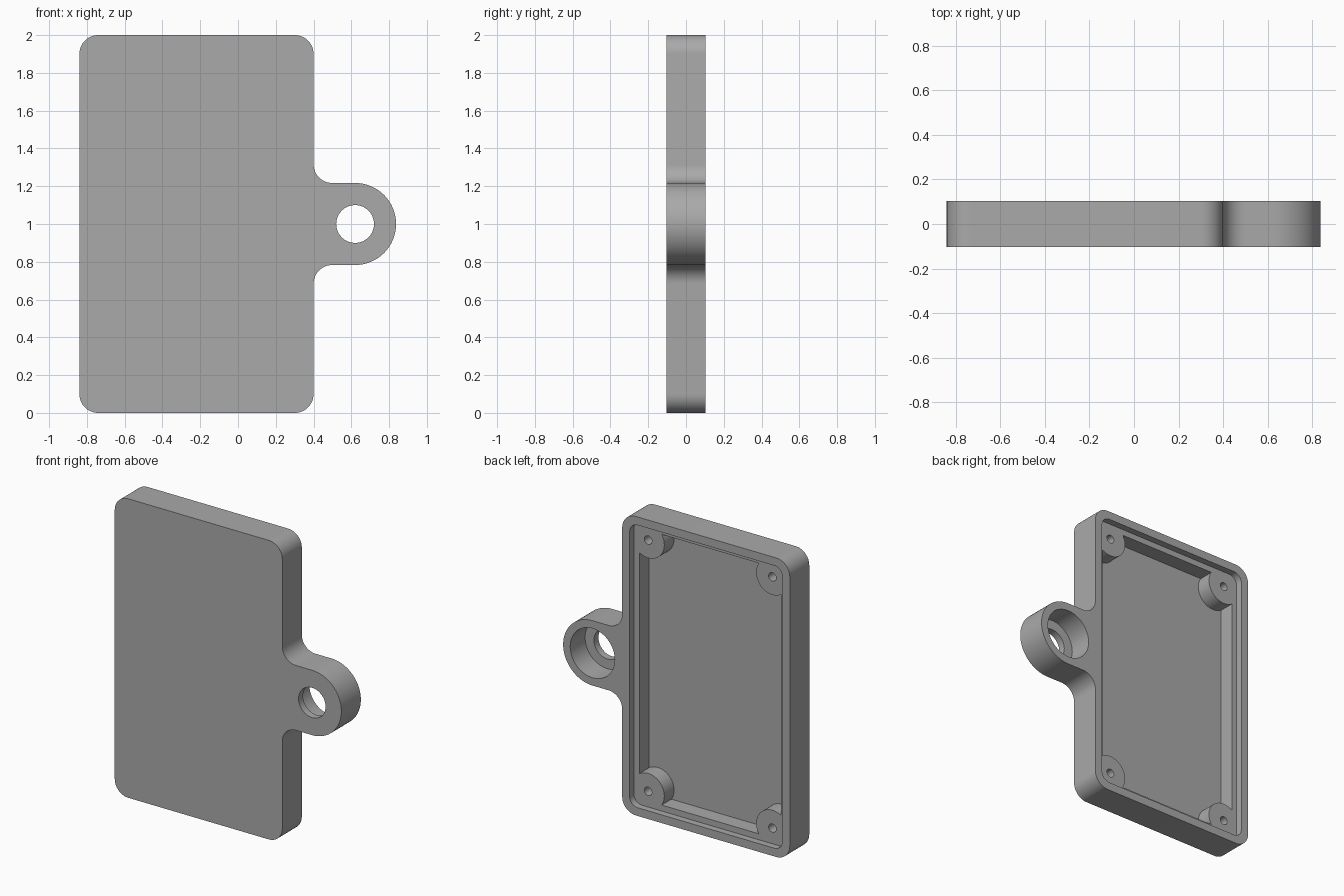
import bpy, bmesh, math
from math import radians, cos, sin

if "Cube" in bpy.data.objects:
    bpy.data.objects.remove(bpy.data.objects["Cube"])

# Main sizes
HALF = 0.103                 # half thickness
LEFT, RIGHT, TOP = -0.84, 0.40, 2.0
MID_X, MID_Z = (LEFT + RIGHT) / 2, TOP / 2
LIP, LEDGE = 0.055, 0.095    # wall insets above and below the ledge
LEDGE_Y, FLOOR_Y = 0.058, -0.045
EYE_X, EYE_R = 0.62, 0.217   # hanging eye
FILLET = 0.1

grey = bpy.data.materials.new("Mid grey")
grey.use_nodes = True
grey.diffuse_color = (0.4, 0.4, 0.4, 1)
grey.node_tree.nodes["Principled BSDF"].inputs["Base Color"].default_value = (0.4, 0.4, 0.4, 1)


def arc(cx, cz, r, start, end, steps=12):
    angles = [radians(start + (end - start) * i / steps) for i in range(steps + 1)]
    return [(cx + r * cos(a), cz + r * sin(a)) for a in angles]


def circle(cx, cz, r, steps=64):
    return arc(cx, cz, r, 0, 360, steps)[:-1]


def rounded_rect(inset, r):
    x0, x1, z0, z1 = LEFT + inset + r, RIGHT - inset - r, inset + r, TOP - inset - r
    return (arc(x1, z0, r, -90, 0) + arc(x1, z1, r, 0, 90)
            + arc(x0, z1, r, 90, 180) + arc(x0, z0, r, 180, 270))


def prism(name, outline, y0, y1):
    """Extrude an x-z outline from y0 to y1."""
    bm = bmesh.new()
    face = bm.faces.new([bm.verts.new((x, y0, z)) for x, z in outline])
    new = bmesh.ops.extrude_face_region(bm, geom=[face])["geom"]
    bmesh.ops.translate(bm, vec=(0, y1 - y0, 0),
                        verts=[v for v in new if isinstance(v, bmesh.types.BMVert)])
    bmesh.ops.recalc_face_normals(bm, faces=bm.faces)
    mesh = bpy.data.meshes.new(name)
    bm.to_mesh(mesh)
    bm.free()
    mesh.materials.append(grey)
    obj = bpy.data.objects.new(name, mesh)
    bpy.context.collection.objects.link(obj)
    return obj


def cut(target, cutter):
    """Subtract the cutter for good, then remove it."""
    mod = target.modifiers.new("cut", "BOOLEAN")
    mod.operation, mod.solver, mod.object = "DIFFERENCE", "EXACT", cutter
    bpy.context.view_layer.objects.active = target
    bpy.ops.object.modifier_apply(modifier=mod.name)
    bpy.data.objects.remove(cutter)


# Outer body: rounded plate with a filleted hanging eye on one side
r = FILLET
outline = (arc(RIGHT - r, r, r, -90, 0)
           + arc(RIGHT + r, MID_Z - EYE_R - r, r, 180, 90)
           + arc(EYE_X, MID_Z, EYE_R, -90, 90, 32)
           + arc(RIGHT + r, MID_Z + EYE_R + r, r, 270, 180)
           + arc(RIGHT - r, TOP - r, r, 0, 90)
           + arc(LEFT + r, TOP - r, r, 90, 180)
           + arc(LEFT + r, r, r, 180, 270))
case = prism("case_shell", outline, -HALF, HALF)

# Shallow recess for a lid, open at the back
cut(case, prism("lid_recess", rounded_rect(LIP, 0.06), LEDGE_Y, 0.2))

# Deep cavity that leaves a round screw boss in each corner
corners = [(MID_X + sx * 0.46, MID_Z + sz * 0.84) for sx in (-1, 1) for sz in (-1, 1)]
cavity = prism("cavity", rounded_rect(LEDGE, 0.04), FLOOR_Y, LEDGE_Y + 0.03)
for x, z in corners:
    cut(cavity, prism("boss", circle(x, z, 0.12), -0.3, 0.3))
cut(case, cavity)

# Screw holes in the bosses
for x, z in corners:
    cut(case, prism("screw_hole", circle(x, z, 0.028, 32), FLOOR_Y + 0.01, 0.2))

# Eye: through hole with a wide counterbore from the back
cut(case, prism("eye_hole", circle(EYE_X, MID_Z, 0.1), -0.3, 0.3))
cut(case, prism("eye_counterbore", circle(EYE_X, MID_Z, 0.165), -0.055, 0.3))

# Smooth curved walls, crisp edges
bpy.ops.object.select_all(action="DESELECT")
case.select_set(True)
bpy.context.view_layer.objects.active = case
bpy.ops.object.shade_smooth_by_angle(angle=radians(30))
